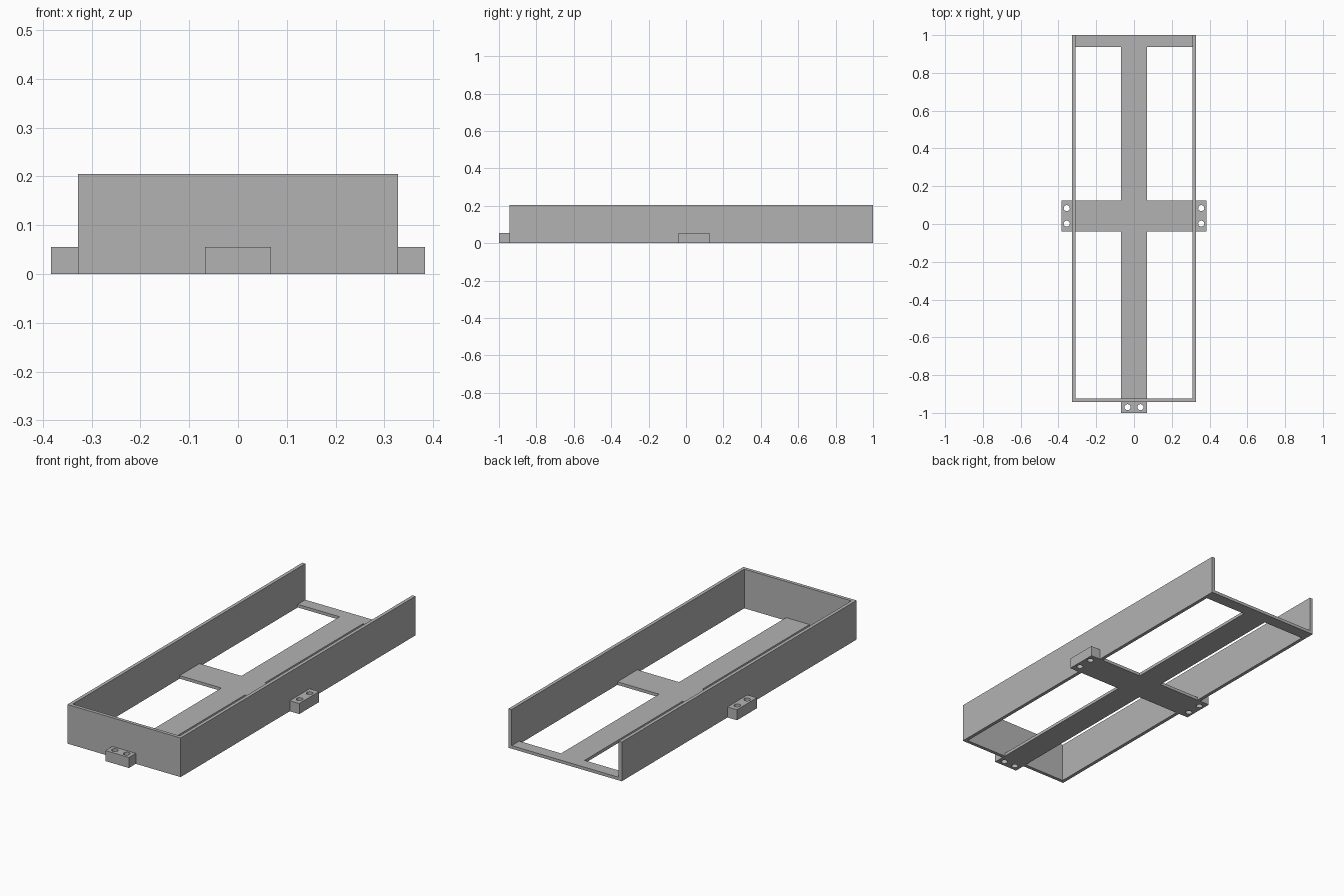
import bpy
import bmesh
from mathutils import Matrix, Vector

default_cube = bpy.data.objects.get("Cube")
if default_cube:
    bpy.data.objects.remove(default_cube, do_unlink=True)

# Main dimensions
HALF_W = 0.328          # outer half width of the tray
FRONT, BACK = -0.943, 1.0
WALL, FLOOR = 0.018, 0.016
HEIGHT = 0.205
SPINE = 0.068           # half width of the lengthwise floor strip
CROSS = (-0.04, 0.125)  # extent of the crosswise floor strip
TAB_OUT, TAB_H = 0.055, 0.055
HOLE_R = 0.016
INNER = HALF_W - WALL

grey = bpy.data.materials.new("plain grey")
grey.use_nodes = True
colour = (0.45, 0.45, 0.45, 1)
grey.diffuse_color = colour
grey.node_tree.nodes["Principled BSDF"].inputs["Base Color"].default_value = colour


def finish(name, bm):
    bmesh.ops.recalc_face_normals(bm, faces=bm.faces)
    mesh = bpy.data.meshes.new(name)
    bm.to_mesh(mesh)
    bm.free()
    mesh.materials.append(grey)
    obj = bpy.data.objects.new(name, mesh)
    bpy.context.collection.objects.link(obj)
    return obj


def box(name, low, high):
    low, high = Vector(low), Vector(high)
    bm = bmesh.new()
    bmesh.ops.create_cube(bm, size=1, matrix=Matrix.Translation((low + high) / 2)
                          @ Matrix.Diagonal((*(high - low), 1)))
    return finish(name, bm)


def mounting_tab(name, low, high, holes):
    """Block with vertical screw holes right through it."""
    tab = box(name, (*low, 0), (*high, TAB_H))
    bm = bmesh.new()
    for x, y in holes:
        bmesh.ops.create_cone(bm, cap_ends=True, segments=32, radius1=HOLE_R,
                              radius2=HOLE_R, depth=4 * TAB_H,
                              matrix=Matrix.Translation((x, y, 0)))
    cutter = finish(name + "_hole_cutter", bm)
    cutter.hide_render = True
    cut = tab.modifiers.new("screw holes", 'BOOLEAN')
    cut.operation, cut.solver, cut.object = 'DIFFERENCE', 'EXACT', cutter
    bpy.context.view_layer.objects.active = tab
    bpy.ops.object.modifier_apply(modifier=cut.name)
    bpy.data.objects.remove(cutter, do_unlink=True)


# Floor: cross with a strip along the open back, as one extruded outline
half = [(SPINE, FRONT + WALL), (SPINE, CROSS[0]), (INNER, CROSS[0]),
        (INNER, CROSS[1]), (SPINE, CROSS[1]), (SPINE, 0.937),
        (INNER, 0.937), (INNER, BACK)]
outline = half + [(-x, y) for x, y in reversed(half)]
bm = bmesh.new()
face = bm.faces.new([bm.verts.new((x, y, 0)) for x, y in outline])
top = bmesh.ops.extrude_face_region(bm, geom=[face])["geom"]
bmesh.ops.translate(bm, vec=(0, 0, FLOOR),
                    verts=[v for v in top if isinstance(v, bmesh.types.BMVert)])
finish("floor", bm)

# Walls: front and two sides, back left open
box("front_wall", (-INNER, FRONT, 0), (INNER, FRONT + WALL, HEIGHT))
for side, s in (("left", 1), ("right", -1)):
    xs = sorted((s * INNER, s * HALF_W))
    box(side + "_wall", (xs[0], FRONT, 0), (xs[1], BACK, HEIGHT))

    # Side mounting tabs
    xs = sorted((s * HALF_W, s * (HALF_W + TAB_OUT)))
    mounting_tab(side + "_tab", (xs[0], CROSS[0]), (xs[1], CROSS[1]),
                 [(s * 0.356, y) for y in (0.002, 0.084)])

# Front mounting tab
mounting_tab("front_tab", (-SPINE, -1), (SPINE, FRONT),
             [(x, -0.97) for x in (-0.034, 0.034)])
